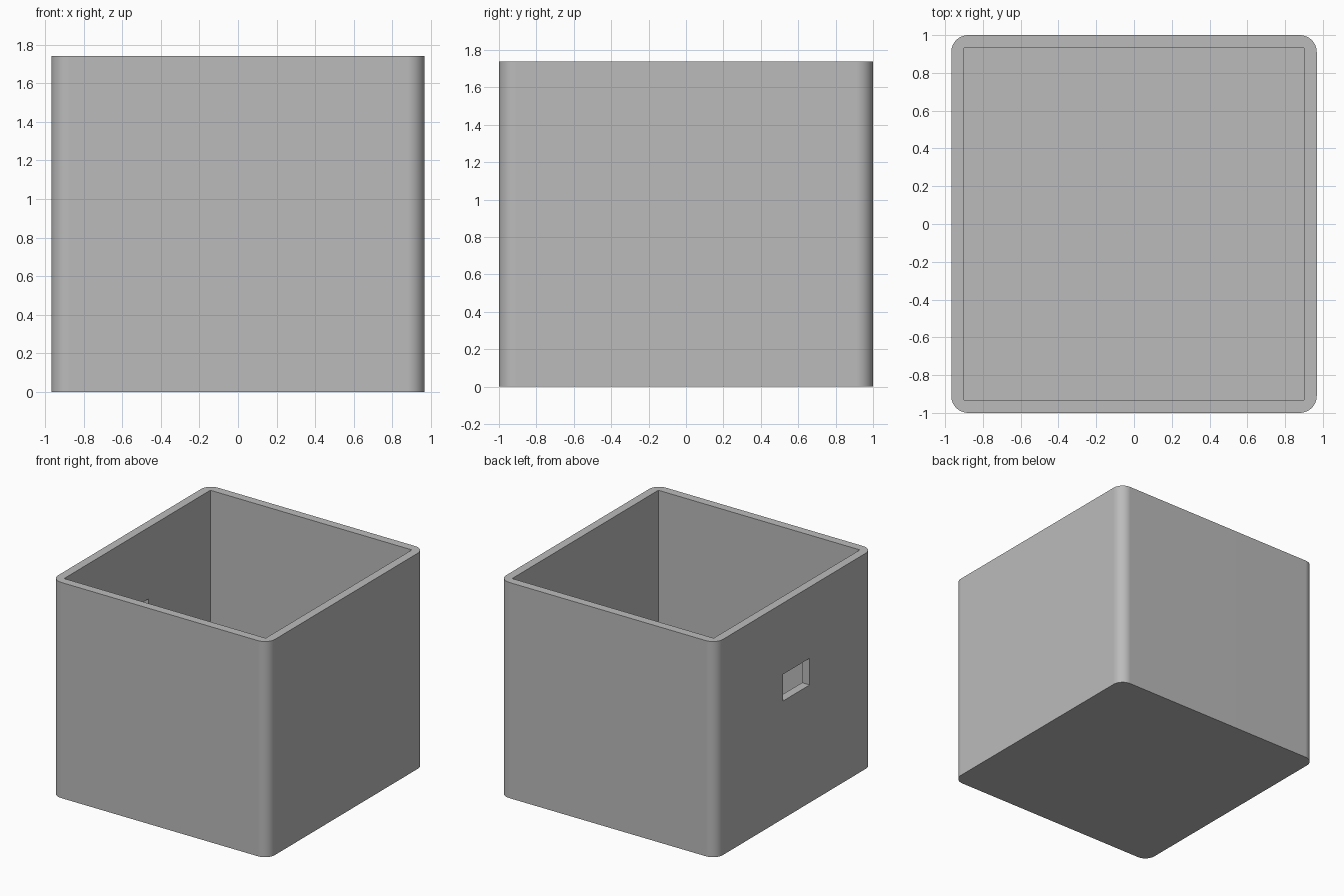
import bpy
import bmesh
import math

cube = bpy.data.objects.get("Cube")
if cube:
    bpy.data.objects.remove(cube, do_unlink=True)

WIDTH, DEPTH, HEIGHT = 1.935, 2.0, 1.74
WALL = 0.068
CORNER_RADIUS = 0.09

grey = bpy.data.materials.new("plain grey")
grey.use_nodes = True
colour = (0.5, 0.5, 0.5, 1)
grey.diffuse_color = colour
grey.node_tree.nodes["Principled BSDF"].inputs["Base Color"].default_value = colour


def block(name, low, high, radius=0):
    """Box between two corners, with optionally rounded upright edges."""
    bm = bmesh.new()
    bmesh.ops.create_cube(bm, size=1)
    for v in bm.verts:
        v.co = [a + (c + 0.5) * (b - a) for a, b, c in zip(low, high, v.co)]
    if radius:
        upright = [e for e in bm.edges
                   if abs(e.verts[0].co.z - e.verts[1].co.z) > 0.01]
        bmesh.ops.bevel(bm, geom=upright, offset=radius, segments=10,
                        profile=0.5, affect='EDGES')
    mesh = bpy.data.meshes.new(name)
    bm.to_mesh(mesh)
    bm.free()
    mesh.materials.append(grey)
    obj = bpy.data.objects.new(name, mesh)
    bpy.context.collection.objects.link(obj)
    return obj


def cut(target, cutter):
    """Subtract the cutter from the target and discard it."""
    cutter.hide_render = True
    mod = target.modifiers.new("cut", 'BOOLEAN')
    mod.operation = 'DIFFERENCE'
    mod.solver = 'EXACT'
    mod.object = cutter
    bpy.ops.object.modifier_apply(modifier=mod.name)
    bpy.data.objects.remove(cutter, do_unlink=True)


# Outer shell with rounded upright corners
x, y = WIDTH / 2, DEPTH / 2
box = block("open_box", (-x, -y, 0), (x, y, HEIGHT), CORNER_RADIUS)
bpy.ops.object.select_all(action='DESELECT')
box.select_set(True)
bpy.context.view_layer.objects.active = box

# Square-cornered cavity, open at the top
cut(box, block("cavity_cutter", (WALL - x, WALL - y, WALL),
               (x - WALL, y - WALL, HEIGHT + 0.2)))

# Rectangular opening through the right wall
cut(box, block("opening_cutter", (-x - 0.1, -0.195, 0.95),
               (-x + WALL + 0.1, 0.145, 1.165)))

# Smooth corners, flat walls
bpy.ops.object.shade_smooth_by_angle(angle=math.radians(30))
weighted = box.modifiers.new("flat_walls", 'WEIGHTED_NORMAL')
weighted.keep_sharp = True
